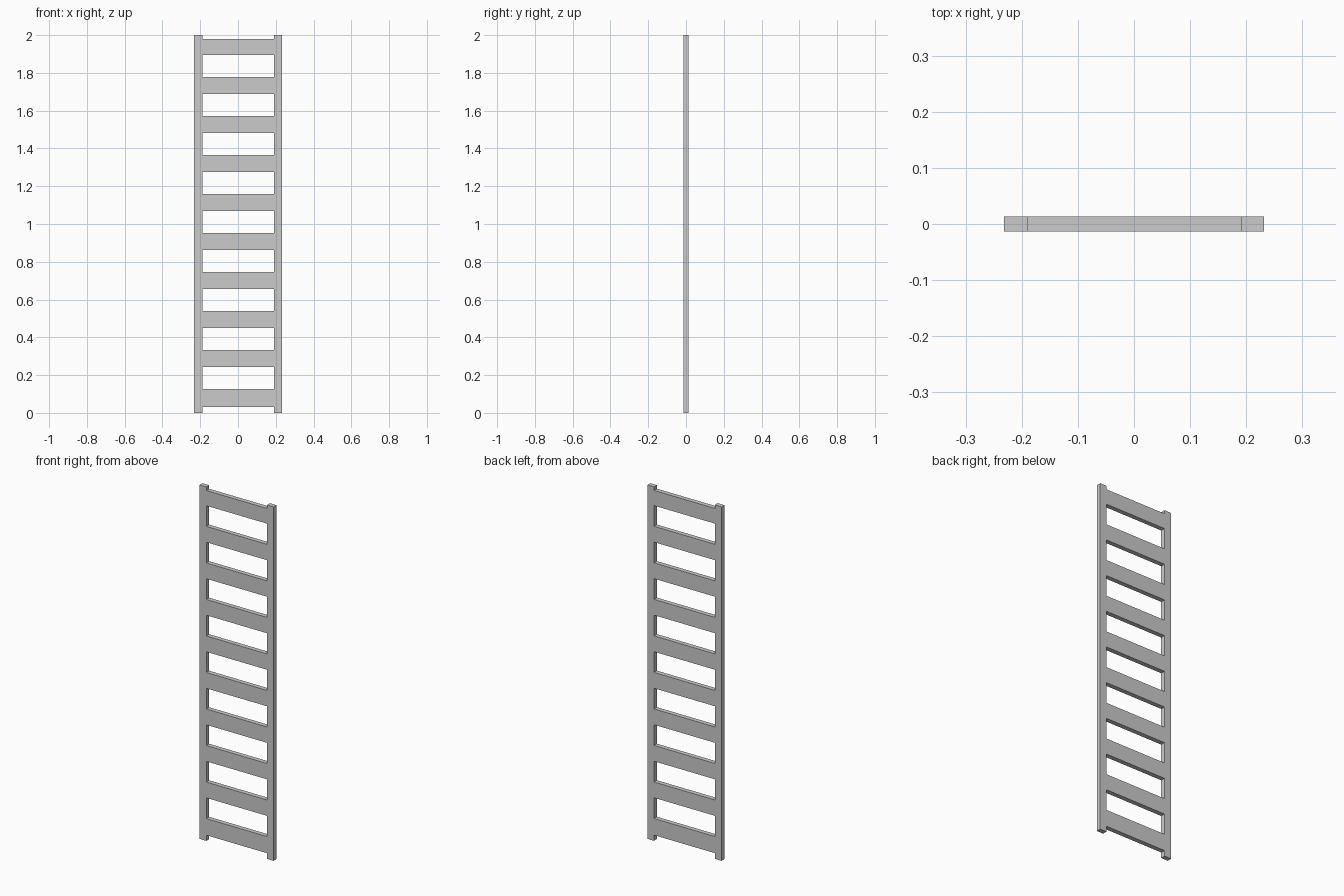
import bpy

if "Cube" in bpy.data.objects:
    bpy.data.objects.remove(bpy.data.objects["Cube"])

DEPTH = 0.026   # shared thickness of rails and rungs
PITCH = 0.2064  # vertical spacing of the rungs
COUNT = 10


def box(name, x0, x1, z0, z1):
    """Flat-faced box centred on y = 0, with its dimensions baked into the mesh."""
    bpy.ops.mesh.primitive_cube_add(size=1, location=((x0 + x1) / 2, 0, (z0 + z1) / 2))
    obj = bpy.context.object
    obj.name = name
    obj.scale = (x1 - x0, DEPTH, z1 - z0)
    bpy.ops.object.transform_apply(location=False, rotation=False, scale=True)
    return obj


# Side rails: the left one is slightly wider
box("left_rail", -0.232, -0.189, 0, 2)
box("right_rail", 0.191, 0.232, 0, 2)

# Flat rungs butting flush against the rails; the lowest is a little taller
for i in range(COUNT):
    top = 0.126 + i * PITCH
    if i == COUNT - 1:
        top = 1.98
    bottom = 0.032 if i == 0 else 0.243 + (i - 1) * PITCH
    box(f"rung_{i + 1}", -0.189, 0.191, bottom, top)
